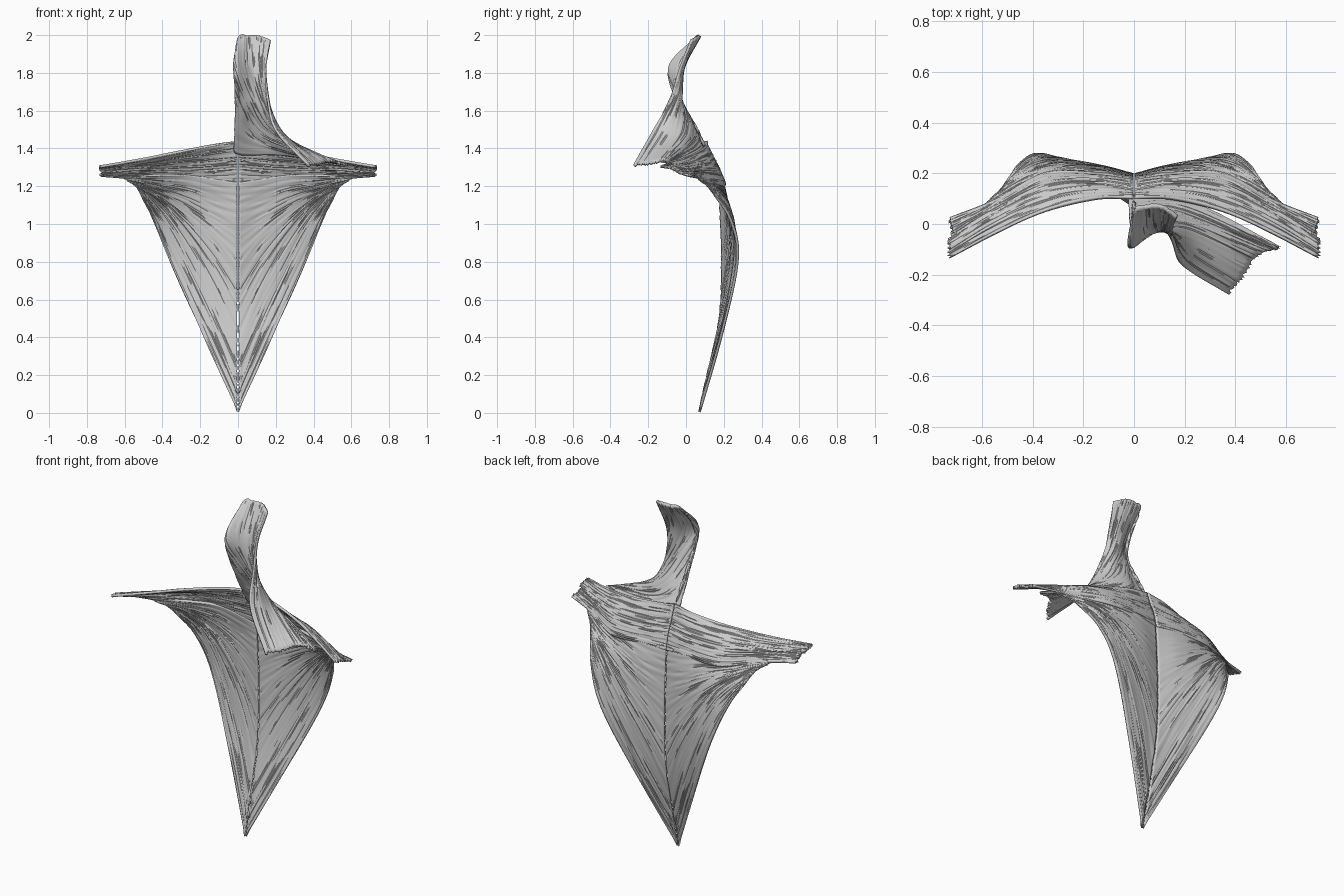
import bpy, bmesh, random
from mathutils import Vector

if "Cube" in bpy.data.objects:
    bpy.data.objects.remove(bpy.data.objects["Cube"])

random.seed(4)


def spline(pts, t):
    """Catmull-Rom point through pts, t in 0..1."""
    n = len(pts) - 1
    i = min(int(t * n), n - 1)
    f = t * n - i
    b, c = pts[i], pts[i + 1]
    a = pts[i - 1] if i > 0 else b * 2 - c
    d = pts[i + 2] if i + 2 <= n else c * 2 - b
    return 0.5 * (2 * b + (c - a) * f + (2 * a - 5 * b + 4 * c - d) * f * f
                  + (3 * b - a - 3 * c + d) * f ** 3)


def muscle_sheet(name, fibres, rows, cols, mirror, thick=0.014, gap=None):
    """Loft a fibrous sheet across guide fibres, each running origin to insertion."""
    guides = [[Vector(p) for p in f] for f in fibres]
    bm = bmesh.new()
    grid = []
    for r in range(rows + 1):
        u = r / rows
        ctrl = [spline([g[k] for g in guides], u) for k in range(len(guides[0]))]
        ctrl[-1] += (ctrl[-1] - ctrl[-2]).normalized() * random.uniform(-0.012, 0.008)
        line = []
        for c in range(cols + 1):
            p = spline(ctrl, c / cols)
            if gap is not None:
                p.x = max(p.x, gap)
            line.append(bm.verts.new(p))
        grid.append(line)
    for r in range(rows):
        for c in range(cols):
            bm.faces.new((grid[r][c], grid[r][c + 1], grid[r + 1][c + 1], grid[r + 1][c]))
    bm.normal_update()
    # fine ridges that follow the fibres
    normals = {v: v.normal.copy() for v in bm.verts}
    for line in grid:
        wave = [random.uniform(-1, 1) for _ in range(6)]
        for c, v in enumerate(line):
            t = c / cols * 5
            i = min(int(t), 4)
            v.co += normals[v] * 0.0022 * (wave[i] + (wave[i + 1] - wave[i]) * (t - i))
    bmesh.ops.recalc_face_normals(bm, faces=bm.faces)
    me = bpy.data.meshes.new(name)
    bm.to_mesh(me)
    bm.free()
    ob = bpy.data.objects.new(name, me)
    bpy.context.collection.objects.link(ob)
    s = ob.modifiers.new("thickness", 'SOLIDIFY')
    s.thickness = thick
    s.offset = 0
    if mirror:
        m = ob.modifiers.new("other_side", 'MIRROR')
        m.use_mirror_merge = False
    bpy.ops.object.select_all(action='DESELECT')
    ob.select_set(True)
    bpy.context.view_layer.objects.active = ob
    bpy.ops.object.shade_smooth_by_angle()
    return ob


# lower sheet: fans from the spine up to the shoulder blade, both sides
muscle_sheet("lower_back_muscle", [
    [(0, .07, .005), (.18, .185, .4), (.36, .272, .8), (.45, .235, 1.02), (.53, .12, 1.2)],
    [(0, .115, .2), (.14, .205, .53), (.3, .257, .86), (.42, .235, 1.06), (.545, .11, 1.21)],
    [(0, .18, .5), (.13, .225, .75), (.27, .243, .96), (.41, .215, 1.12), (.56, .1, 1.22)],
    [(0, .192, .8), (.13, .222, .94), (.27, .23, 1.06), (.42, .195, 1.16), (.58, .08, 1.23)],
    [(0, .185, 1.05), (.13, .212, 1.1), (.27, .205, 1.16), (.43, .16, 1.2), (.59, .07, 1.24)],
    [(0, .175, 1.22), (.13, .187, 1.24), (.27, .175, 1.26), (.43, .12, 1.26), (.6, .06, 1.25)],
], 90, 36, True, gap=.005)

# middle sheet: spine to shoulder tip, both sides
muscle_sheet("middle_back_muscle", [
    [(0, .105, 1.44), (.15, .1, 1.415), (.35, .05, 1.375), (.55, -.04, 1.335), (.73, -.135, 1.305)],
    [(0, .13, 1.36), (.15, .145, 1.345), (.35, .12, 1.33), (.55, .03, 1.31), (.73, -.08, 1.295)],
    [(0, .16, 1.29), (.15, .178, 1.28), (.35, .165, 1.275), (.55, .06, 1.28), (.72, -.03, 1.27)],
    [(0, .18, 1.2), (.15, .2, 1.21), (.35, .2, 1.205), (.55, .09, 1.235), (.73, .02, 1.255)],
], 60, 32, True, gap=.003)

# upper sheet: skull and neck wrapping forward to the collarbone, one side only
muscle_sheet("upper_neck_muscle", [
    [(.17, .03, 1.975), (.15, -.03, 1.82), (.16, -.08, 1.67), (.2, -.17, 1.5), (.37, -.275, 1.31)],
    [(.11, .07, 1.995), (.11, -.01, 1.84), (.145, -.04, 1.67), (.235, -.11, 1.48), (.42, -.22, 1.315)],
    [(.05, .07, 1.995), (.06, -.02, 1.83), (.115, -.025, 1.66), (.225, -.03, 1.48), (.47, -.14, 1.33)],
    [(0, .05, 1.98), (-.01, -.085, 1.83), (.05, -.03, 1.67), (.17, .02, 1.49), (.51, -.11, 1.33)],
    [(-.01, -.08, 1.79), (-.01, -.06, 1.69), (.015, -.01, 1.58), (.14, .06, 1.44), (.55, -.1, 1.32)],
    [(0, .06, 1.5), (0, .09, 1.44), (0, .11, 1.37), (.25, .075, 1.365), (.58, -.09, 1.315)],
], 72, 40, False)
